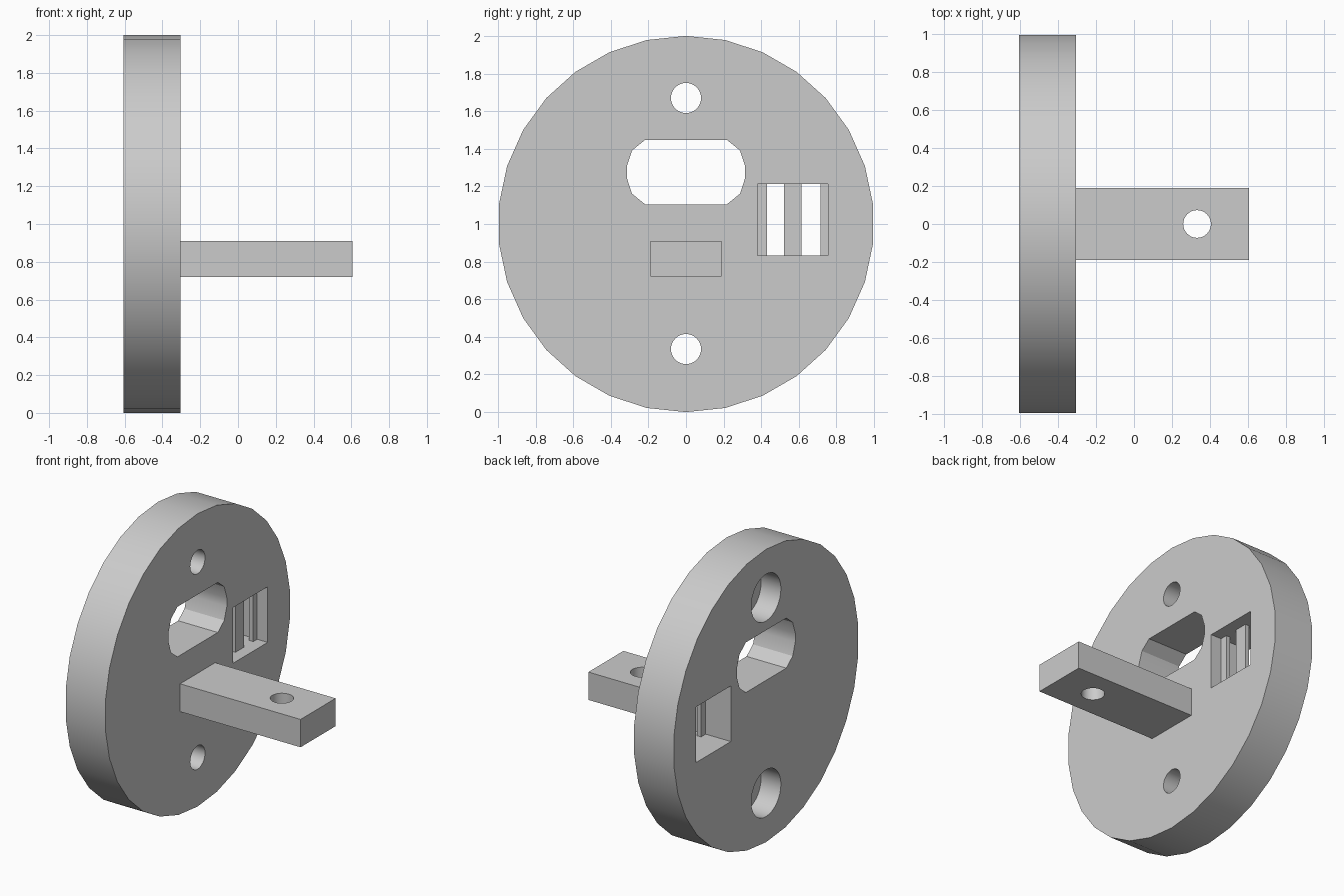
import bpy
from math import cos, sin, tau, radians

if "Cube" in bpy.data.objects:
    bpy.data.objects.remove(bpy.data.objects["Cube"], do_unlink=True)

grey = bpy.data.materials.new("light grey")
grey.use_nodes = True
grey.diffuse_color = (0.6, 0.6, 0.6, 1)
grey.node_tree.nodes["Principled BSDF"].inputs["Base Color"].default_value = (0.6, 0.6, 0.6, 1)

BACK, FRONT = -0.605, -0.305


def circle(cu, cv, r, n=32):
    return [(cu + r * sin(tau * i / n), cv + r * cos(tau * i / n)) for i in range(n)]


def rect(u0, u1, v0, v1):
    return [(u0, v0), (u1, v0), (u1, v1), (u0, v1)]


def prism(name, profile, lo, hi, axis="x"):
    """Extrude a closed profile along x (profile in y, z) or z (profile in x, y)."""
    area = sum(a[0] * b[1] - b[0] * a[1]
               for a, b in zip(profile, profile[1:] + profile[:1]))
    if area < 0:
        profile = profile[::-1]
    n = len(profile)
    verts = [(t, u, v) if axis == "x" else (u, v, t) for t in (lo, hi) for u, v in profile]
    faces = [list(range(n))[::-1], list(range(n, 2 * n))]
    faces += [(i, (i + 1) % n, n + (i + 1) % n, n + i) for i in range(n)]
    mesh = bpy.data.meshes.new(name)
    mesh.from_pydata(verts, [], faces)
    mesh.materials.append(grey)
    obj = bpy.data.objects.new(name, mesh)
    bpy.context.collection.objects.link(obj)
    return obj


def activate(obj):
    bpy.ops.object.select_all(action="DESELECT")
    obj.select_set(True)
    bpy.context.view_layer.objects.active = obj


def cut(obj, profile, lo, hi, axis="x"):
    cutter = prism("cutter", profile, lo, hi, axis)
    mod = obj.modifiers.new("cut", "BOOLEAN")
    mod.operation = "DIFFERENCE"
    mod.solver = "EXACT"
    mod.object = cutter
    activate(obj)
    bpy.ops.object.modifier_apply(modifier=mod.name)
    bpy.data.objects.remove(cutter, do_unlink=True)


# Round mounting plate
plate = prism("round_plate", circle(0, 1, 1, 30), BACK, FRONT)

# Screw holes, counterbored from the back
for z in (0.335, 1.67):
    cut(plate, circle(0, z, 0.16), BACK - 0.1, BACK + 0.15)
    cut(plate, circle(0, z, 0.08), BACK - 0.1, FRONT + 0.1)

# Wide opening with chamfered ends
quarter = [(0.315, 0.03), (0.287, 0.115), (0.218, 0.171)]
half = quarter + [(-y, z) for y, z in quarter[::-1]]
opening = half + [(-y, -z) for y, z in half]
cut(plate, [(y, z + 1.276) for y, z in opening], BACK - 0.1, FRONT + 0.1)

# Square window with three thin upright bars set inside
cut(plate, rect(0.38, 0.756, 0.832, 1.212), BACK - 0.1, FRONT + 0.1)
for name, y0, y1 in (("inner", 0.38, 0.43), ("middle", 0.522, 0.614), ("outer", 0.714, 0.756)):
    prism(f"window_bar_{name}", rect(y0, y1, 0.832, 1.212), -0.415, -0.385)

# Arm with a vertical pin hole
arm = prism("arm", rect(-0.189, 0.189, 0.72, 0.91), FRONT, 0.605)
cut(arm, circle(0.332, 0, 0.073), 0.6, 1.0, "z")

for obj in (plate, arm):
    activate(obj)
    bpy.ops.object.shade_smooth_by_angle(angle=radians(30))
